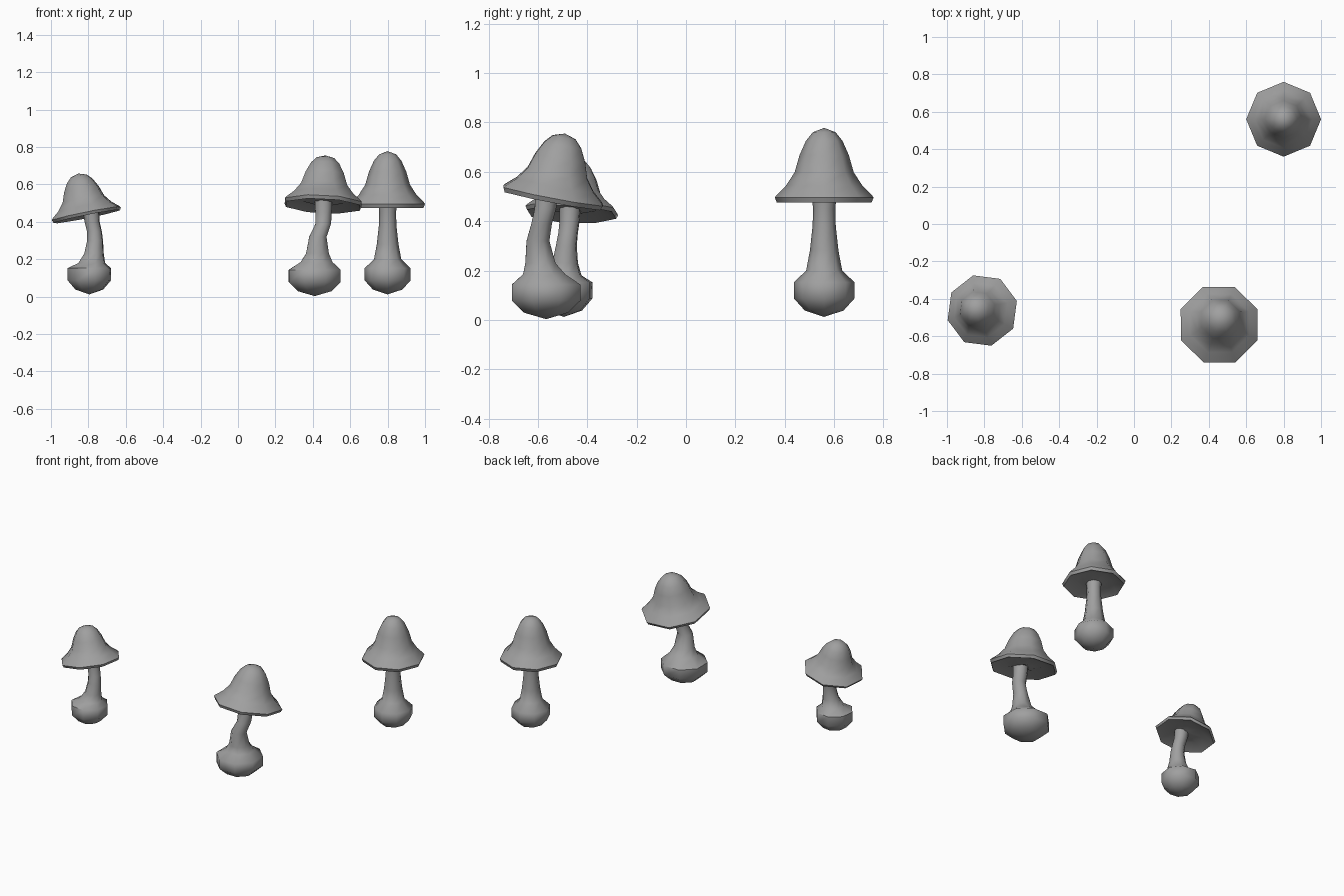
import bpy
import bmesh
import math
from mathutils import Matrix, Vector

cube = bpy.data.objects.get("Cube")
if cube:
    bpy.data.objects.remove(cube, do_unlink=True)

SIDES = 8

grey = bpy.data.materials.new("mushroom grey")
grey.use_nodes = True
colour = (0.35, 0.35, 0.35, 1)
grey.diffuse_color = colour
grey.node_tree.nodes["Principled BSDF"].inputs["Base Color"].default_value = colour

# Cap outline: radius as a share of the rim, height as a share of the cap
CAP = [(0, 0.04), (0.24, 0.0), (0.55, 0.07), (0.96, -0.04), (1, 0.03),
       (0.97, 0.06), (0.77, 0.2), (0.6, 0.38), (0.5, 0.62), (0.37, 0.82),
       (0.23, 0.94), (0, 1)]

# Bulb outline: radius as a share of the widest ring, height
BULB = [(0, 0.0), (0.64, 0.026), (1, 0.075), (1, 0.14)]


def add_skin(name, rings, spin):
    """Join rings given as (centre, radius, up axis); zero radius is a tip."""
    bm = bmesh.new()
    loops = []
    for centre, radius, axis in rings:
        if radius == 0:
            loops.append([bm.verts.new(centre)])
            continue
        turn = Vector((0, 0, 1)).rotation_difference(axis).to_matrix()
        loop = []
        for i in range(SIDES):
            a = spin + math.tau * i / SIDES
            offset = Vector((math.cos(a), math.sin(a), 0)) * radius
            loop.append(bm.verts.new(centre + turn @ offset))
        loops.append(loop)
    for low, high in zip(loops, loops[1:]):
        for i in range(SIDES):
            j = (i + 1) % SIDES
            corners = [low[i % len(low)], low[j % len(low)],
                       high[j % len(high)], high[i % len(high)]]
            bm.faces.new(list(dict.fromkeys(corners)))
    if len(loops[-1]) > 1:
        bm.faces.new(loops[-1])
    bmesh.ops.recalc_face_normals(bm, faces=bm.faces)
    mesh = bpy.data.meshes.new(name)
    bm.to_mesh(mesh)
    bm.free()
    mesh.materials.append(grey)
    obj = bpy.data.objects.new(name, mesh)
    bpy.context.collection.objects.link(obj)
    bpy.ops.object.select_all(action="DESELECT")
    obj.select_set(True)
    bpy.context.view_layer.objects.active = obj
    bpy.ops.object.shade_smooth_by_angle(angle=math.radians(52))


def add_mushroom(name, foot, bulb_radius, stem, rim, axis, radius, height, spin):
    up = Vector((0, 0, 1))
    axis = Vector(axis).normalized()
    # Bulb and stem in one skin
    rings = [(Vector(foot) + up * z, r * bulb_radius, up) for r, z in BULB]
    rings += [(Vector((x, y, z)), r, up) for x, y, z, r in stem]
    rings[-1] = (rings[-1][0], rings[-1][1], axis)
    add_skin(name + "_stem", rings, spin)
    # Tilted bell cap
    rings = [(Vector(rim) + axis * (z * height), r * radius, axis) for r, z in CAP]
    add_skin(name + "_cap", rings, spin)


# Straight mushroom at the back
add_mushroom("back_mushroom", (0.8, 0.56, 0.012), 0.123,
             [(0.8, 0.56, 0.2, 0.073), (0.8, 0.56, 0.28, 0.058),
              (0.8, 0.56, 0.38, 0.047), (0.8, 0.56, 0.45, 0.045),
              (0.8, 0.56, 0.5, 0.05)],
             (0.8, 0.56, 0.487), (0, 0, 1), 0.2, 0.291, 0)

# Wide mushroom leaning backwards
add_mushroom("left_mushroom", (0.41, -0.567, 0.003), 0.15,
             [(0.42, -0.575, 0.185, 0.092), (0.425, -0.59, 0.23, 0.066),
              (0.427, -0.6, 0.32, 0.05), (0.456, -0.585, 0.39, 0.045),
              (0.457, -0.57, 0.45, 0.047), (0.457, -0.565, 0.51, 0.05)],
             (0.455, -0.54, 0.495), (0.05, 0.19, 1), 0.222, 0.265, math.radians(23))

# Small mushroom leaning outwards
add_mushroom("right_mushroom", (-0.795, -0.495, 0.012), 0.12,
             [(-0.782, -0.495, 0.18, 0.074), (-0.77, -0.49, 0.23, 0.054),
              (-0.764, -0.485, 0.3, 0.044), (-0.768, -0.478, 0.35, 0.041),
              (-0.78, -0.472, 0.4, 0.042), (-0.785, -0.47, 0.455, 0.045)],
             (-0.81, -0.463, 0.437), (-0.2, 0.05, 1), 0.195, 0.226, math.radians(15))
